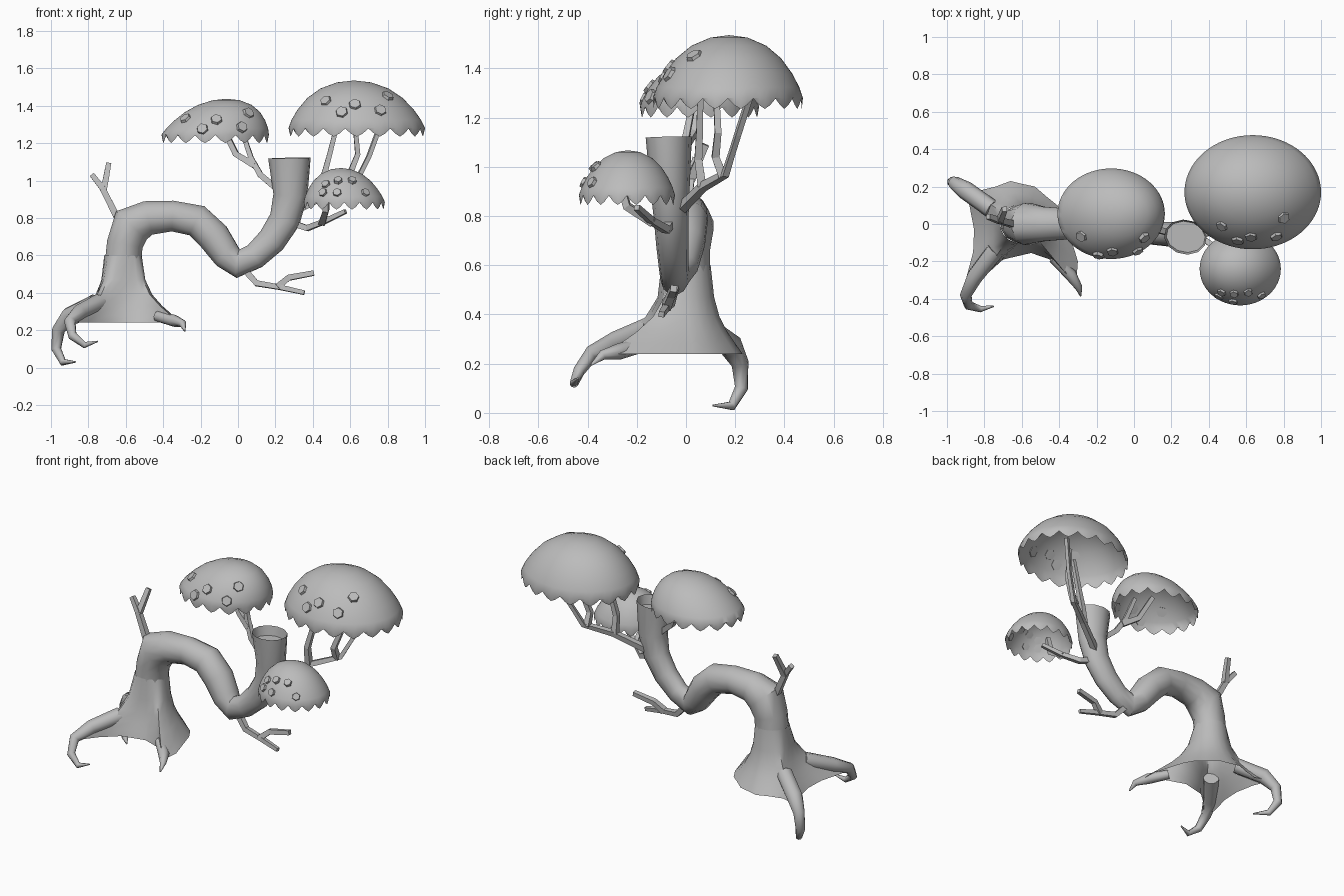
import bpy, bmesh, math
from mathutils import Vector
from mathutils.bvhtree import BVHTree

if "Cube" in bpy.data.objects:
    bpy.data.objects.remove(bpy.data.objects["Cube"])

grey = bpy.data.materials.new("plain grey")
grey.diffuse_color = (0.5, 0.5, 0.5, 1)
grey.use_nodes = True
grey.node_tree.nodes["Principled BSDF"].inputs["Base Color"].default_value = grey.diffuse_color


def finish(bm, name, smooth=40):
    """Turn a bmesh into a named, coloured and shaded object."""
    bmesh.ops.recalc_face_normals(bm, faces=bm.faces[:])
    me = bpy.data.meshes.new(name)
    bm.to_mesh(me)
    bm.free()
    me.materials.append(grey)
    ob = bpy.data.objects.new(name, me)
    bpy.context.collection.objects.link(ob)
    if smooth:
        bpy.ops.object.select_all(action='DESELECT')
        ob.select_set(True)
        bpy.context.view_layer.objects.active = ob
        bpy.ops.object.shade_smooth_by_angle(angle=math.radians(smooth))
    return ob


def bridge(bm, a, b):
    n = len(a)
    for i in range(n):
        bm.faces.new((a[i], a[(i + 1) % n], b[(i + 1) % n], b[i]))


def tube(bm, pts, sides, ref=(0, 1, 0)):
    """Loft a tapered tube through (x, y, z, radius[, radius along ref]). Returns the end cap."""
    P = [Vector(p[:3]) for p in pts]
    u, prev = Vector(ref), None
    for i, p in enumerate(pts):
        before = (P[i] - P[max(i - 1, 0)]).normalized()
        after = (P[min(i + 1, len(P) - 1)] - P[i]).normalized()
        t = (before + after).normalized()
        u = (u - t * u.dot(t)).normalized()
        w = t.cross(u)
        ring = []
        for k in range(sides):
            a = math.tau * (k + 0.5) / sides
            ring.append(bm.verts.new(P[i] + u * math.cos(a) * p[-1] + w * math.sin(a) * p[3]))
        if prev:
            bridge(bm, prev, ring)
        else:
            bm.faces.new(ring[::-1])
        prev = ring
    return bm.faces.new(prev)


# Bent trunk with a hollow, flat-cut top
bm = bmesh.new()
cap = tube(bm, [
    (-0.615, 0, 0.56, 0.10), (-0.605, 0, 0.66, 0.10), (-0.57, 0, 0.76, 0.115), (-0.48, 0, 0.80, 0.095),
    (-0.35, 0, 0.81, 0.085), (-0.22, 0, 0.785, 0.09), (-0.13, -0.01, 0.70, 0.09),
    (-0.06, -0.03, 0.60, 0.08), (0.0, -0.045, 0.555, 0.078, 0.06), (0.09, -0.05, 0.595, 0.07, 0.06),
    (0.18, -0.055, 0.68, 0.078, 0.065), (0.25, -0.06, 0.79, 0.084, 0.07),
    (0.28, -0.065, 0.92, 0.092, 0.08), (0.275, -0.07, 1.12, 0.115, 0.093)], 12)
bmesh.ops.inset_individual(bm, faces=[cap], thickness=0.028)
bmesh.ops.inset_individual(bm, faces=[cap], thickness=0.01, depth=-0.06)
finish(bm, "trunk")

# Flared hollow base, lofted from a lobed rim up to the round trunk
rim = [(-.37, .03), (-.41, .10), (-.46, .14), (-.53, .20), (-.60, .215), (-.66, .23), (-.74, .20),
       (-.82, .18), (-.93, .21), (-.88, .10), (-.855, -.03), (-.86, -.15), (-.90, -.30), (-.88, -.38),
       (-.80, -.28), (-.70, -.19), (-.55, -.155), (-.42, -.20), (-.31, -.33), (-.30, -.20)]
bm = bmesh.new()
prev = None
for z, s in [(.24, 1), (.28, .78), (.33, .52), (.39, .28), (.47, .11), (.60, 0)]:
    ring = []
    for i, (x, y) in enumerate(rim):
        a = math.tau * i / len(rim)
        cx, cy = -0.615 + 0.1 * math.cos(a), 0.1 * math.sin(a)
        ring.append(bm.verts.new((cx + (x - cx) * s, cy + (y - cy) * s, z)))
    if prev:
        bridge(bm, prev, ring)
    prev = ring
finish(bm, "trunk_base", 60)

# Curling claw-like roots
roots = {
    "front_left_root": [(-.74, -.14, .345, .05), (-.85, -.28, .29, .045), (-.90, -.38, .245, .032),
                        (-.885, -.435, .17, .025), (-.82, -.455, .12, .018), (-.75, -.44, .14, .004)],
    "back_left_root": [(-.76, .08, .345, .05), (-.90, .18, .275, .05), (-.96, .22, .20, .036),
                       (-.972, .225, .10, .028), (-.935, .185, .028, .02), (-.87, .11, .03, .004)],
    "front_right_root": [(-.43, -.18, .275, .03), (-.34, -.27, .25, .033),
                         (-.295, -.34, .235, .02), (-.285, -.385, .195, .004)],
}
for name, pts in roots.items():
    bm = bmesh.new()
    tube(bm, pts, 8, (0.3, -0.8, 0.5))
    finish(bm, name, 60)

# Square-section branches, each a set of forking paths
branches = {
    "upper_left_twig": [[(-.65, 0, .81), (-.725, .02, .96), (-.78, .04, 1.03)],
                        [(-.72, .02, .95), (-.708, .04, 1.0), (-.692, .08, 1.09)]],
    "lower_twig": [[(.02, -.04, .54), (.10, -.06, .45), (.22, -.08, .43), (.355, -.10, .40)],
                   [(.21, -.08, .43), (.27, -.06, .48), (.405, -.05, .505)]],
    "left_crown_branch": [[(.25, -.06, .92), (.12, -.03, 1.03), (.07, 0, 1.12), (.02, .03, 1.27)],
                          [(.09, -.01, 1.08), (-.01, .03, 1.14), (-.09, .07, 1.30)]],
    "right_crown_branch": [[(.28, -.03, .82), (.47, .07, .92), (.62, .16, .97), (.66, .185, 1.05),
                            (.70, .21, 1.13), (.77, .27, 1.32)],
                           [(.46, .065, .92), (.46, .05, 1.03), (.49, .055, 1.14), (.54, .06, 1.34)],
                           [(.60, .15, .96), (.60, .12, 1.04), (.64, .13, 1.14), (.62, .12, 1.36)]],
    "low_crown_branch": [[(.27, -.06, .78), (.37, -.08, .745), (.46, -.14, .78), (.575, -.20, .835)],
                         [(.45, -.135, .775), (.47, -.24, .84), (.47, -.27, .95)]],
}
for name, paths in branches.items():
    bm = bmesh.new()
    for path in paths:
        tube(bm, [(*p, 0.025 - 0.003 * min(i, 3)) for i, p in enumerate(path)], 4)
    finish(bm, name, 0)


def crown(name, centre, rx, ry, valley, apex, drop, teeth, spots):
    """Open mushroom-like dome with a toothed rim and raised spots on its front."""
    cx, cy = centre
    ax, ay, az = apex
    n = teeth * 4
    bm = bmesh.new()
    prev = None
    for s, h in [(.985, None), (1, 0), (.95, .17), (.85, .39), (.7, .63), (.5, .83), (.25, .96)]:
        ring = []
        for i in range(n):
            a = math.tau * i / n
            if h is None:
                z = valley - drop * (.05, .65, 1, .65)[i % 4]
                k = 0
            else:
                z = valley + (az - valley) * h
                k = h
            ring.append(bm.verts.new((cx + (ax - cx) * k + rx * s * math.cos(a),
                                      cy + (ay - cy) * k + ry * s * math.sin(a), z)))
        if prev:
            bridge(bm, prev, ring)
        prev = ring
    top = bm.verts.new(apex)
    for i in range(n):
        bm.faces.new((prev[i], prev[(i + 1) % n], top))
    bmesh.ops.recalc_face_normals(bm, faces=bm.faces[:])
    tree = BVHTree.FromBMesh(bm)
    finish(bm, name, 50)

    # Spots: six-sided raised plates projected from the front onto the dome
    bm = bmesh.new()
    for x, z, r in spots:
        hit, normal, _, _ = tree.ray_cast(Vector((x, -2, z)), Vector((0, 1, 0)))
        if hit is None:
            continue
        if normal.y > 0:
            normal = -normal
        a, b = hit - normal * 0.008, hit + normal * 0.012
        tube(bm, [(*a, r), (*b, r * 0.85)], 6, (1, 0, 0.2))
    finish(bm, name + "_spots", 0)


crown("left_crown", (-.122, .055), .287, .242, 1.245, (-.06, .055, 1.437), .045, 16,
      [(-.28, 1.33, .034), (-.19, 1.275, .034), (-.115, 1.325, .034), (.02, 1.285, .034), (.055, 1.36, .034)])
crown("right_crown", (.635, .17), .365, .305, 1.28, (.62, .175, 1.535), .045, 18,
      [(.47, 1.425, .034), (.555, 1.365, .036), (.625, 1.405, .036), (.76, 1.375, .036), (.80, 1.45, .036)])
crown("low_crown", (.568, -.24), .217, .195, .885, (.55, -.235, 1.067), .04, 16,
      [(.455, .935, .026), (.47, .98, .026), (.53, .935, .026), (.535, 1.0, .026),
       (.61, 1.0, .026), (.68, .935, .026)])
